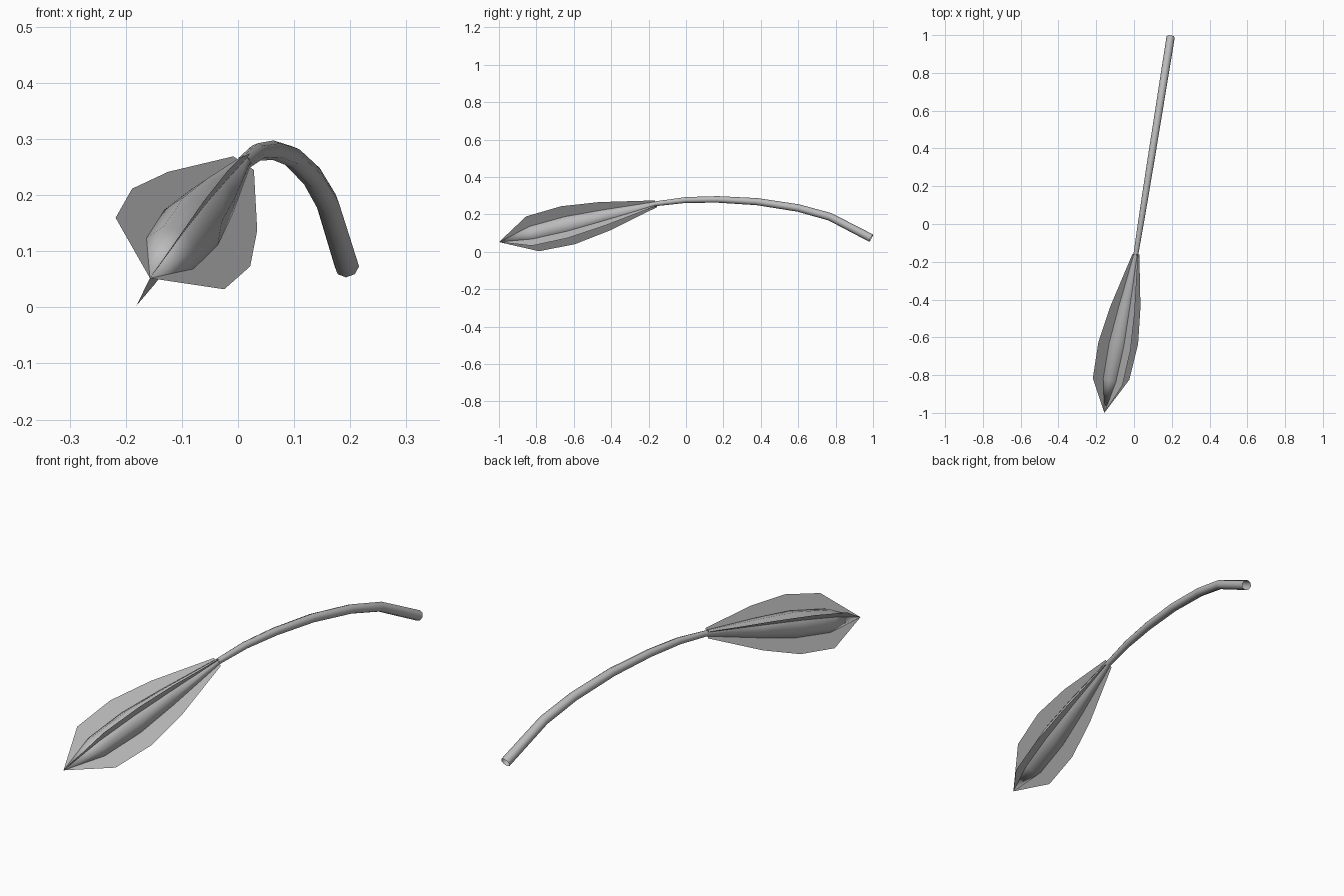
import bpy
import bmesh
import math
from mathutils import Vector

cube = bpy.data.objects.get("Cube")
if cube:
    bpy.data.objects.remove(cube, do_unlink=True)

grey = bpy.data.materials.new("plain grey")
grey.use_nodes = True
grey.diffuse_color = (0.5, 0.5, 0.5, 1)
grey.node_tree.nodes["Principled BSDF"].inputs["Base Color"].default_value = (0.5, 0.5, 0.5, 1)

SIDES = 8
TIP = Vector((-0.157, -1.0, 0.052))
BASE = Vector((0.010, -0.16, 0.257))
AXIS = (BASE - TIP).normalized()
SIDE = Vector((0.84, 0, -0.54))
SIDE = (SIDE - AXIS * SIDE.dot(AXIS)).normalized()
UP = SIDE.cross(AXIS).normalized()

# Head stations: fraction along the axis, blade half width, body radius
STATIONS = [(0.214, 0.116, 0.050), (0.440, 0.126, 0.057),
            (0.670, 0.095, 0.042), (1.0, 0.022, 0.013)]


def finish(name, bm, smooth):
    mesh = bpy.data.meshes.new(name)
    bm.to_mesh(mesh)
    bm.free()
    mesh.materials.append(grey)
    for poly in mesh.polygons:
        poly.use_smooth = smooth
    obj = bpy.data.objects.new(name, mesh)
    bpy.context.collection.objects.link(obj)
    return obj


def ring(bm, centre, a, b, radius):
    verts = []
    for i in range(SIDES):
        t = math.tau * i / SIDES
        verts.append(bm.verts.new(centre + (a * math.cos(t) + b * math.sin(t)) * radius))
    return verts


def bridge(bm, r1, r2):
    for i in range(SIDES):
        j = (i + 1) % SIDES
        bm.faces.new((r1[i], r1[j], r2[j], r2[i]))


# Flat crossed blades
def blade(name, direction):
    bm = bmesh.new()
    tip = bm.verts.new(TIP)
    last = None
    for f, half, _ in STATIONS:
        c = TIP.lerp(BASE, f)
        row = [bm.verts.new(c + direction * s * half) for s in (-1, 0, 1)]
        for k in (0, 1):
            if last:
                bm.faces.new((last[k], last[k + 1], row[k + 1], row[k]))
            else:
                bm.faces.new((tip, row[k + 1], row[k]))
        last = row
    finish(name, bm, False)


blade("side_blade", SIDE)
blade("upright_blade", UP)

# Rounded spindle inside the blades
bm = bmesh.new()
tip = bm.verts.new(TIP)
rings = [ring(bm, TIP.lerp(BASE, f), SIDE, UP, r) for f, _, r in STATIONS]
for i in range(SIDES):
    bm.faces.new((tip, rings[0][(i + 1) % SIDES], rings[0][i]))
for r1, r2 in zip(rings, rings[1:]):
    bridge(bm, r1, r2)
bmesh.ops.recalc_face_normals(bm, faces=bm.faces)
finish("spindle_body", bm, True)

# Arched stem, open at its far end: y, z, radius
PATH = [(-0.16, 0.257, 0.013), (0.0, 0.277, 0.0155), (0.17, 0.280, 0.0175),
        (0.38, 0.268, 0.019), (0.60, 0.234, 0.020), (0.77, 0.187, 0.021),
        (0.99, 0.073, 0.022)]
points = [Vector((0.010 + (y + 0.16) * 0.16, y, z)) for y, z, _ in PATH]
across = Vector((1, -0.16, 0)).normalized()
bm = bmesh.new()
rings = []
for i, p in enumerate(points):
    ahead = points[min(i + 1, len(points) - 1)]
    behind = points[max(i - 1, 0)]
    normal = across.cross((ahead - behind).normalized())
    rings.append(ring(bm, p, across, normal, PATH[i][2]))
for r1, r2 in zip(rings, rings[1:]):
    bridge(bm, r1, r2)
bmesh.ops.recalc_face_normals(bm, faces=bm.faces)
finish("stem", bm, True)
